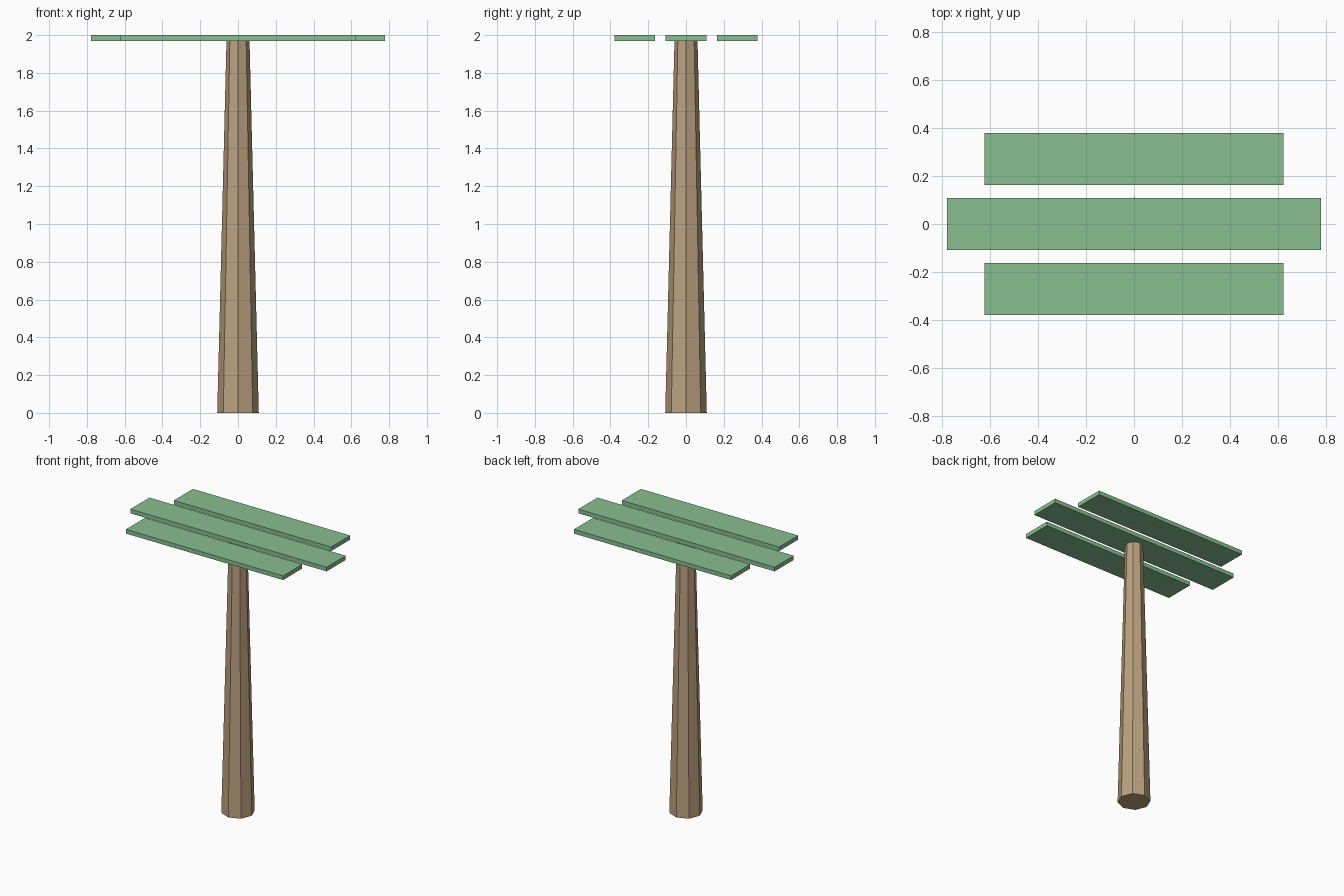
import bpy

if "Cube" in bpy.data.objects:
    bpy.data.objects.remove(bpy.data.objects["Cube"])


def material(name, color):
    m = bpy.data.materials.new(name)
    m.diffuse_color = color
    m.use_nodes = True
    m.node_tree.nodes["Principled BSDF"].inputs["Base Color"].default_value = m.diffuse_color
    return m


wood = material("bark", (0.50, 0.36, 0.21, 1))
leaf = material("leaf_green", (0.25, 0.52, 0.28, 1))

TOP, THICK = 2.0, 0.03
PLANK_W, SPACING = 0.216, 0.271


def plank(name, length, y):
    bpy.ops.mesh.primitive_cube_add(size=1, location=(0, y, TOP - THICK / 2))
    ob = bpy.context.object
    ob.name = name
    ob.scale = (length, PLANK_W, THICK)
    bpy.ops.object.transform_apply(location=False, rotation=False, scale=True)
    ob.data.materials.append(leaf)


# Tapered eight-sided trunk, corners on the x and y axes
height = TOP - THICK
bpy.ops.mesh.primitive_cone_add(vertices=8, radius1=0.11, radius2=0.061,
                                depth=height, location=(0, 0, height / 2))
trunk = bpy.context.object
trunk.name = "trunk"
trunk.data.materials.append(wood)

# Three flat canopy slats, the middle one longer
for name, length, y in (("front_slat", 1.246, -SPACING),
                        ("middle_slat", 1.556, 0),
                        ("back_slat", 1.246, SPACING)):
    plank(name, length, y)
